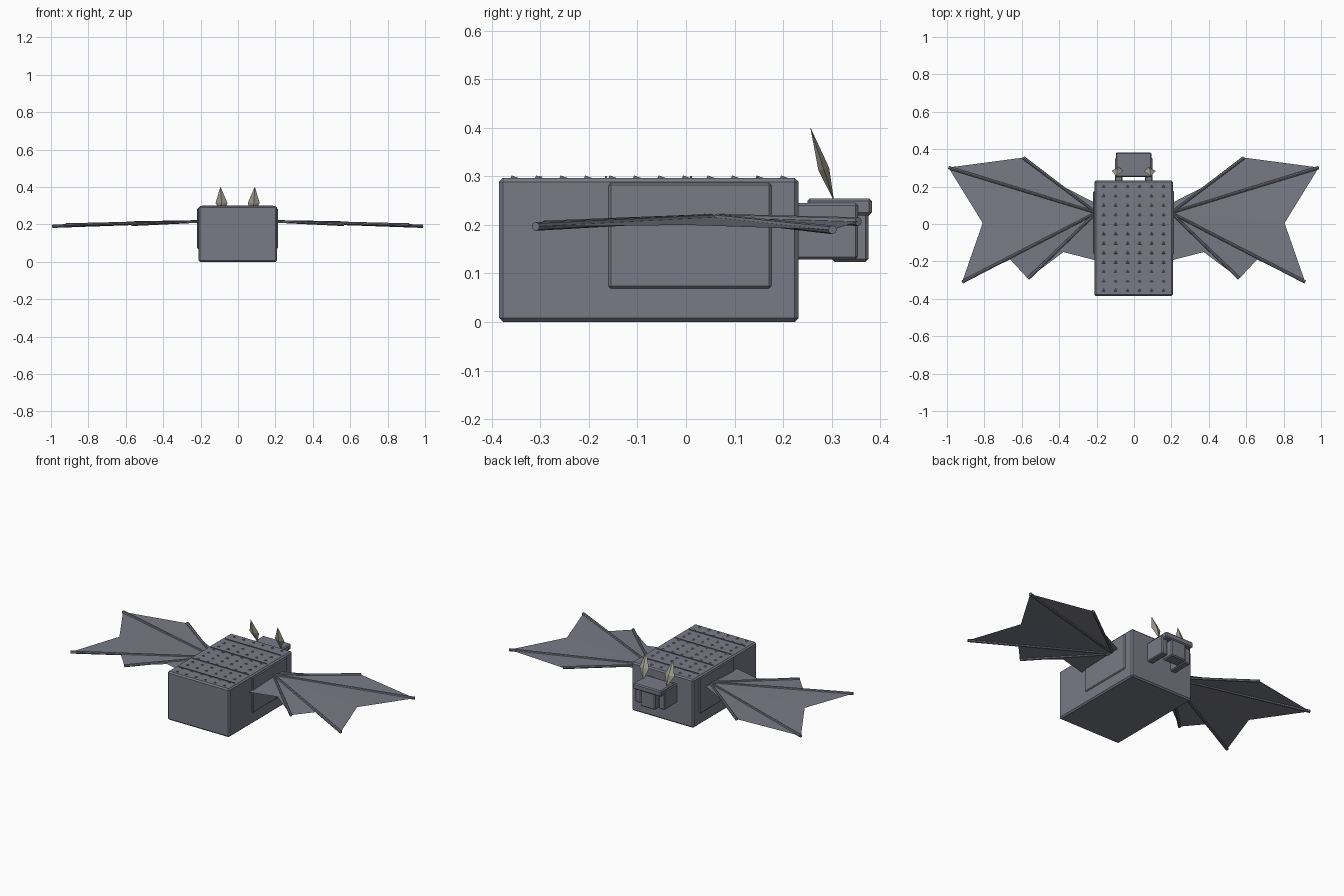
import bpy, bmesh, math
from mathutils import Vector

if "Cube" in bpy.data.objects:
    bpy.data.objects.remove(bpy.data.objects["Cube"])


def material(name, rgb):
    m = bpy.data.materials.new(name)
    m.diffuse_color = (*rgb, 1)
    m.use_nodes = True
    m.node_tree.nodes["Principled BSDF"].inputs["Base Color"].default_value = m.diffuse_color
    return m


GREY = material("slate grey", (0.19, 0.195, 0.24))
BONE = material("horn beige", (0.38, 0.365, 0.30))
CX = -0.002  # symmetry plane


def add_object(name, bm, mat):
    me = bpy.data.meshes.new(name)
    bm.to_mesh(me)
    bm.free()
    me.materials.append(mat)
    ob = bpy.data.objects.new(name, me)
    bpy.context.collection.objects.link(ob)
    return ob


def box(name, lo, hi, bevel=0.006):
    """Box with a narrow chamfer, given by two corners."""
    lo, hi = Vector(lo), Vector(hi)
    bm = bmesh.new()
    bmesh.ops.create_cube(bm, size=1)
    for v in bm.verts:
        v.co = Vector(((lo[i] + hi[i]) / 2 + v.co[i] * (hi[i] - lo[i]) for i in range(3)))
    if bevel:
        bmesh.ops.bevel(bm, geom=bm.edges[:], offset=bevel, segments=1, affect='EDGES')
    return add_object(name, bm, GREY)


def side_box(name, s, x0, x1, y0, y1, z0, z1, bevel=0.005):
    a, b = sorted((CX + s * x0, CX + s * x1))
    box(name, (a, y0, z0), (b, y1, z1), bevel)


def rod(name, a, b, r1, r2):
    """Tapered eight-sided finger bone."""
    a, b = Vector(a), Vector(b)
    bm = bmesh.new()
    bmesh.ops.create_cone(bm, cap_ends=True, segments=8, radius1=r1, radius2=r2,
                          depth=(b - a).length)
    q = (b - a).to_track_quat('Z', 'Y')
    for v in bm.verts:
        v.co = (a + b) / 2 + q @ v.co
    add_object(name, bm, GREY)


# Torso
box("body", (CX - 0.21, -0.385, 0), (CX + 0.21, 0.232, 0.297), 0.008)

# Head: brow slab and central snout
box("brow", (CX - 0.095, 0.25, 0.22), (CX + 0.095, 0.383, 0.255))
box("snout", (CX - 0.05, 0.30, 0.124), (CX + 0.05, 0.376, 0.235))

# Low scales on the back, split by thin cross ridges
bm = bmesh.new()
for row in range(12):
    for col in range(6):
        c = Vector((CX + (col - 2.5) * 0.064, 0.20 - row * 0.0505, 0.296))
        ring = [bm.verts.new(c + Vector((0.013 * math.cos(t), 0.013 * math.sin(t), 0)))
                for t in (math.pi / 2, math.pi * 7 / 6, math.pi * 11 / 6)]
        tip = bm.verts.new(c + Vector((0, -0.004, 0.006)))
        for i in range(3):
            bm.faces.new((ring[i], ring[(i + 1) % 3], tip))
add_object("back_scales", bm, GREY)
for i, y in enumerate((-0.30, -0.165, 0.01, 0.148)):
    box(f"back_ridge_{i}", (CX - 0.19, y - 0.002, 0.29), (CX + 0.19, y + 0.002, 0.301), 0)

# Wing layout for one side: outline and finger tips
SHOULDER = (0.20, 0.06, 0.216)
TIPS = [(0.59, 0.355, 0.207), (0.99, 0.302, 0.190),
        (0.917, -0.310, 0.197), (0.565, -0.292, 0.200)]
OUTLINE = [(0.20, 0.11, 0.215), (0.40, 0.212, 0.214), TIPS[0], TIPS[1],
           (0.807, 0.005, 0.200), TIPS[2], (0.66, -0.190, 0.204), TIPS[3],
           (0.375, -0.15, 0.207), (0.20, -0.195, 0.207)]

for s, side in ((1, "right"), (-1, "left")):
    def mir(p):
        return Vector((CX + s * p[0], p[1], p[2]))

    side_box(f"{side}_flank_plate", s, 0.19, 0.216, -0.16, 0.176, 0.069, 0.287)
    side_box(f"{side}_cheek", s, 0.06, 0.10, 0.225, 0.354, 0.129, 0.245)

    # Wing skin
    bm = bmesh.new()
    hub = bm.verts.new(mir(SHOULDER))
    rim = [bm.verts.new(mir(p)) for p in OUTLINE]
    for a, b in zip(rim, rim[1:]):
        bm.faces.new((hub, b, a) if s > 0 else (hub, a, b))
    bm.normal_update()
    for f in bm.faces:
        if f.normal.z < 0:
            f.normal_flip()
    add_object(f"{side}_wing_skin", bm, GREY)

    # Wing fingers
    for i, t in enumerate(TIPS):
        rod(f"{side}_wing_finger_{i}", mir(SHOULDER), mir(t), 0.007, 0.009)

    # Horn: elongated four-sided bipyramid
    bm = bmesh.new()
    low = bm.verts.new(mir((0.080, 0.305, 0.250)))
    tip = bm.verts.new(mir((0.092, 0.256, 0.402)))
    mid = [bm.verts.new(mir((0.086 + dx, 0.284 + dy, 0.314 + dz)))
           for dx, dy, dz in ((0.032, 0, 0), (0, 0.011, 0.004), (-0.032, 0, 0), (0, -0.011, -0.002))]
    for i in range(4):
        a, b = mid[i], mid[(i + 1) % 4]
        bm.faces.new((a, b, tip))
        bm.faces.new((b, a, low))
    bmesh.ops.recalc_face_normals(bm, faces=bm.faces[:])
    add_object(f"{side}_horn", bm, BONE)
